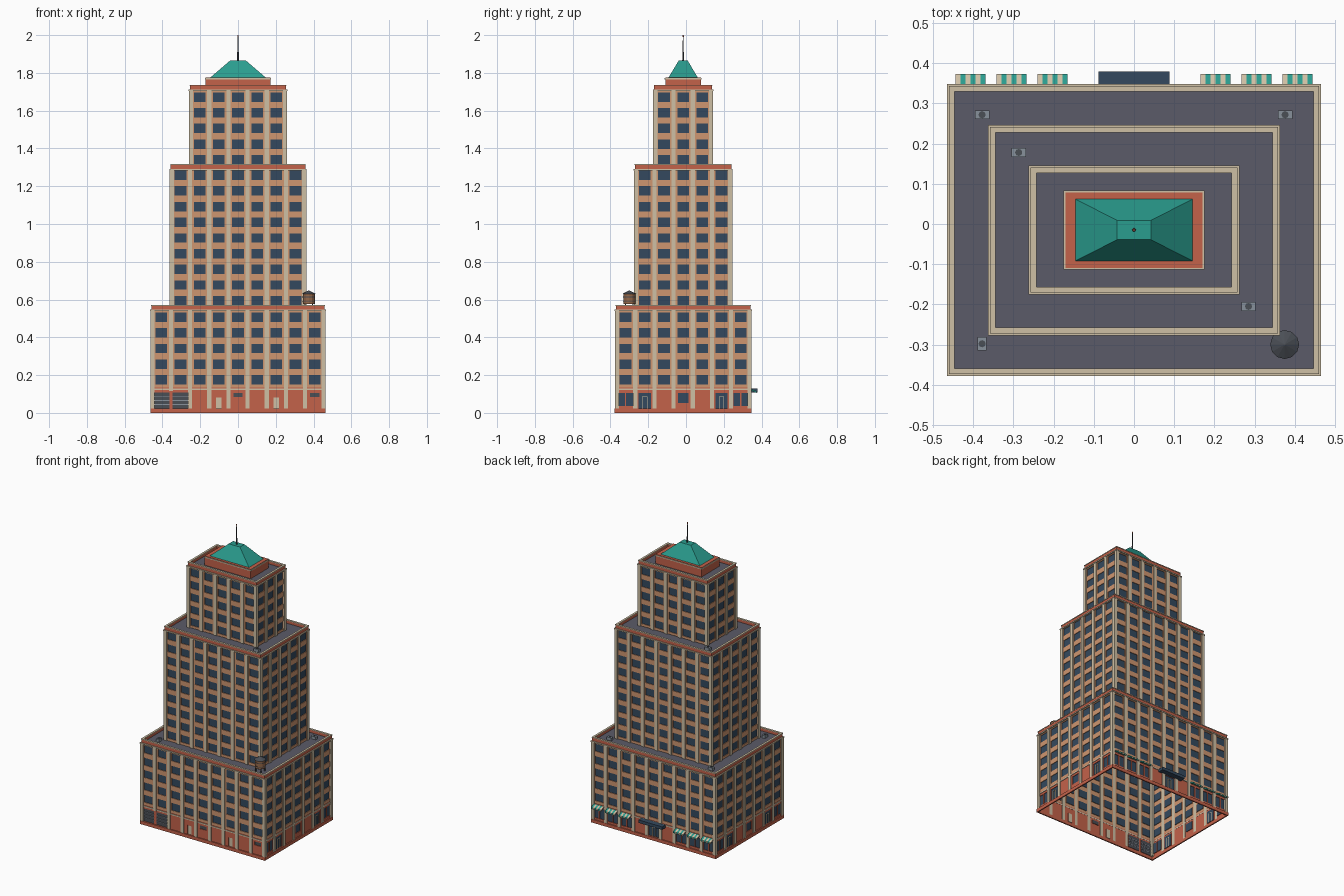
import bpy, bmesh, math
from mathutils import Vector

if "Cube" in bpy.data.objects:
    bpy.data.objects.remove(bpy.data.objects["Cube"])

CY = -0.015          # y centre of the tower
BAY = 0.1016         # facade bay width
FLOOR = 0.083        # storey height


def srgb(h):
    c = [int(h[i:i + 2], 16) / 255 for i in (0, 2, 4)]
    return [v / 12.92 if v <= 0.04045 else ((v + 0.055) / 1.055) ** 2.4 for v in c] + [1]


COLORS = {"cream_stone": "CFC0A5", "terracotta": "C4624A", "tan_brick": "CF9670",
          "dark_glass": "34495E", "teal_copper": "2A9D8F", "roof_deck": "5B5B68",
          "dark_metal": "4A4E55", "wood": "96694A", "grey_metal": "87919B"}
MATS = list(COLORS)
IDX = {n: i for i, n in enumerate(MATS)}
for n, h in COLORS.items():
    bpy.data.materials.new(n).diffuse_color = srgb(h)


def finish(bm, name):
    me = bpy.data.meshes.new(name)
    bm.to_mesh(me)
    bm.free()
    # keep only the materials this part uses
    used = sorted({p.material_index for p in me.polygons})
    remap = {m: i for i, m in enumerate(used)}
    for m in used:
        me.materials.append(bpy.data.materials[MATS[m]])
    for p in me.polygons:
        p.material_index = remap[p.material_index]
    ob = bpy.data.objects.new(name, me)
    bpy.context.collection.objects.link(ob)
    return ob


def add_prism(bm, bottom, top, mat):
    """Closed solid between two matching loops of points."""
    a = [bm.verts.new(p) for p in bottom]
    b = [bm.verts.new(p) for p in top]
    n = len(a)
    fs = [bm.faces.new(a[::-1]), bm.faces.new(b)]
    fs += [bm.faces.new((a[i], a[(i + 1) % n], b[(i + 1) % n], b[i])) for i in range(n)]
    for f in fs:
        f.material_index = IDX[mat]
    bmesh.ops.recalc_face_normals(bm, faces=fs)


def rect(x0, x1, y0, y1, z):
    return [(x0, y0, z), (x1, y0, z), (x1, y1, z), (x0, y1, z)]


def box(bm, x0, x1, y0, y1, z0, z1, mat):
    add_prism(bm, rect(x0, x1, y0, y1, z0), rect(x0, x1, y0, y1, z1), mat)


def ring(bm, hx, hy, t, z0, z1, mat):
    for s in (-1, 1):
        ys = sorted((CY + s * hy, CY + s * (hy - t)))
        xs = sorted((s * hx, s * (hx - t)))
        box(bm, -hx, hx, *ys, z0, z1, mat)
        box(bm, *xs, CY - hy + t, CY + hy - t, z0, z1, mat)


def disc(x, y, z, r, n):
    return [(x + r * math.cos(2 * math.pi * i / n), y + r * math.sin(2 * math.pi * i / n), z) for i in range(n)]


def side_point(k, hx, hy, u, d, z):
    """Point on side k (front, right, back, left), u along it, d outward."""
    c, s = [(1, 0), (0, 1), (-1, 0), (0, -1)][k]
    dist = (hx if k % 2 else hy) + d
    return Vector((c * u + s * dist, CY + s * u - c * dist, z))


def side_box(bm, k, hx, hy, u0, u1, d0, d1, z0, z1, mat):
    loop = lambda z: [side_point(k, hx, hy, u, d, z) for u, d in ((u0, d1), (u1, d1), (u1, d0), (u0, d0))]
    add_prism(bm, loop(z0), loop(z1), mat)


def wall_cell(bm, k, hx, hy, u0, u1, z0, z1, wall, opening=None, mat="dark_glass"):
    """Wall panel with an optional recessed opening (a, b, zlow, zhigh)."""
    us, zs = [u0, u1], [z0, z1]
    if opening:
        us[1:1], zs[1:1] = opening[:2], opening[2:]
    v = [[bm.verts.new(side_point(k, hx, hy, u, 0, z)) for u in us] for z in zs]
    for j in range(len(zs) - 1):
        for i in range(len(us) - 1):
            f = bm.faces.new((v[j][i], v[j][i + 1], v[j + 1][i + 1], v[j + 1][i]))
            f.material_index = IDX[wall]
            if opening and i == j == 1:
                hole = f
    if opening:
        hole.normal_update()
        n = hole.normal.copy()
        new = bmesh.ops.extrude_discrete_faces(bm, faces=[hole])["faces"][0]
        new.material_index = IDX[mat]
        bmesh.ops.translate(bm, verts=new.verts, vec=-n * 0.004)


# ---- tiers: bays x, bays y, lowest window centre, floors, wall base, ledge height
TIERS = [("lower", 9, 7, 0.175, 5, 0.02, 0.545), ("middle", 7, 5, 0.594, 9, 0.552, 1.29),
         ("upper", 5, 3, 1.34, 5, 1.298, 1.71)]
for name, nx, ny, zc, rows, base, ledge in TIERS:
    hx, hy = nx * BAY / 2, ny * BAY / 2
    walls, pil = bmesh.new(), bmesh.new()
    for k in range(4):
        n = ny if k % 2 else nx
        h = n * BAY / 2
        for i in range(n):
            u = -h + (i + 0.5) * BAY
            for r in range(rows):
                z = zc + r * FLOOR
                wall_cell(walls, k, hx, hy, u - BAY / 2, u + BAY / 2, z - FLOOR / 2, z + FLOOR / 2,
                          "tan_brick", (u - 0.031, u + 0.031, z - 0.025, z + 0.025))
            if i:
                garage = name == "lower" and k == 0 and i == 1
                e = u - BAY / 2
                side_box(pil, k, hx, hy, e - 0.011, e + 0.011, -0.001, 0.006,
                         0.115 if garage else base, ledge, "cream_stone")
    # corner piers
    for sx in (-1, 1):
        for sy in (-1, 1):
            xs = sorted((sx * (hx + 0.006), sx * (hx - 0.016)))
            ys = sorted((CY + sy * (hy + 0.006), CY + sy * (hy - 0.016)))
            box(pil, *xs, *ys, base, ledge, "cream_stone")
    finish(walls, name + "_walls")
    finish(pil, name + "_pilasters")
    # ledge, parapet, coping and deck
    bm = bmesh.new()
    ring(bm, hx + 0.008, hy + 0.008, 0.022, ledge - 0.006, ledge + 0.002, "cream_stone")
    ring(bm, hx + 0.001, hy + 0.001, 0.01, ledge + 0.002, ledge + 0.022, "terracotta")
    ring(bm, hx + 0.003, hy + 0.003, 0.014, ledge + 0.022, ledge + 0.027, "cream_stone")
    finish(bm, name + "_parapet")
    bm = bmesh.new()
    box(bm, -hx + 0.005, hx - 0.005, CY - hy + 0.005, CY + hy - 0.005, ledge - 0.002, ledge + 0.004, "roof_deck")
    finish(bm, name + "_deck")

# ---- ground floor: opening half width, bottom, top, colour per bay of each side
HX, HY = 9 * BAY / 2, 7 * BAY / 2
garage = (0.043, 0.022, 0.108, "dark_metal")
door = (0.014, 0.022, 0.082, "cream_stone")
vent = (0.024, 0.083, 0.106, "dark_metal")
shop = (0.038, 0.036, 0.106, "dark_glass")
entry = (0.032, 0.024, 0.106, "dark_glass")
small = (0.028, 0.052, 0.106, "dark_glass")
flank = [shop, entry, None, small, None, entry, shop]
GROUND = [[garage, garage, None, door, vent, None, door, None, vent], flank,
          [shop, shop, shop, None, (0.04, 0.024, 0.106, "dark_glass"), None, shop, shop, shop], flank]
bm, trim = bmesh.new(), bmesh.new()
for k, bays in enumerate(GROUND):
    for i, o in enumerate(bays):
        u = (i + 0.5 - len(bays) / 2) * BAY
        hole = (u - o[0], u + o[0], o[1], o[2]) if o else None
        wall_cell(bm, k, HX, HY, u - BAY / 2, u + BAY / 2, 0, 0.1335, "terracotta", hole, o[3] if o else "cream_stone")
        bar = lambda a, b, z0, z1, m: side_box(trim, k, HX, HY, u + a, u + b, -0.005, 0.001, z0, z1, m)
        if o is shop:                      # mullion
            bar(-0.003, 0.003, 0.036, 0.106, "terracotta")
        elif o is garage:                  # shutter slats
            for z in (0.043, 0.064, 0.085):
                bar(-0.043, 0.043, z, z + 0.003, "grey_metal")
        elif o is entry or (k == 2 and i == 4):   # door frame
            for a in (-0.014, 0.011):
                bar(a, a + 0.003, 0.024, 0.088, "cream_stone")
            bar(-0.014, 0.014, 0.085, 0.088, "cream_stone")
finish(bm, "ground_floor_walls")
finish(trim, "ground_floor_trim")
bm = bmesh.new()
ring(bm, HX + 0.007, HY + 0.007, 0.008, 0, 0.022, "terracotta")
finish(bm, "plinth")
bm = bmesh.new()
ring(bm, HX + 0.004, HY + 0.004, 0.005, 0.12, 0.128, "cream_stone")
finish(bm, "belt_course")

# ---- striped awnings and entrance canopy on the back
bm = bmesh.new()
for cx in (-0.407, -0.305, -0.203, 0.203, 0.305, 0.407):
    for s in range(6):
        x0 = cx - 0.0375 + s * 0.0125
        prof = [(0.34, 0.129), (0.373, 0.115), (0.373, 0.105), (0.34, 0.122)]
        add_prism(bm, [(x0, y, z) for y, z in prof], [(x0 + 0.0125, y, z) for y, z in prof],
                  "teal_copper" if s % 2 else "cream_stone")
finish(bm, "awnings")
bm = bmesh.new()
box(bm, -0.088, 0.088, 0.34, 0.379, 0.108, 0.128, "dark_glass")
finish(bm, "entrance_canopy")

# ---- crown: penthouse, copper roof, mast
bm = bmesh.new()
box(bm, -0.171, 0.171, CY - 0.094, CY + 0.094, 1.712, 1.776, "terracotta")
ring(bm, 0.175, 0.098, 0.01, 1.766, 1.773, "cream_stone")
finish(bm, "penthouse")
bm = bmesh.new()
add_prism(bm, rect(-0.146, 0.146, CY - 0.077, CY + 0.077, 1.776),
          rect(-0.042, 0.042, CY - 0.024, CY + 0.024, 1.865), "teal_copper")
finish(bm, "copper_roof")
bm = bmesh.new()
add_prism(bm, disc(0, CY, 1.86, 0.005, 8), disc(0, CY, 1.91, 0.004, 8), "dark_metal")
add_prism(bm, disc(0, CY, 1.91, 0.0028, 8), disc(0, CY, 1.992, 0.002, 8), "dark_metal")
add_prism(bm, disc(0, CY, 1.99, 0.004, 8), disc(0, CY, 2.0, 0.003, 8), "terracotta")
finish(bm, "mast")

# ---- rooftop water tank
bm = bmesh.new()
TX, TY = 0.375, -0.30
for sx in (-0.02, 0.02):
    for sy in (-0.02, 0.02):
        box(bm, TX + sx - 0.003, TX + sx + 0.003, TY + sy - 0.003, TY + sy + 0.003, 0.548, 0.58, "dark_metal")
add_prism(bm, disc(TX, TY, 0.576, 0.032, 12), disc(TX, TY, 0.63, 0.032, 12), "wood")
for z in (0.588, 0.612):
    add_prism(bm, disc(TX, TY, z, 0.033, 12), disc(TX, TY, z + 0.003, 0.033, 12), "dark_metal")
add_prism(bm, disc(TX, TY, 0.63, 0.036, 12), disc(TX, TY, 0.648, 0.002, 12), "dark_metal")
finish(bm, "water_tank")

# ---- rooftop air units with fans
bm = bmesh.new()
for x, y, z, a, b in ((-0.378, 0.272, 0.548, 0.018, 0.011), (0.376, 0.272, 0.548, 0.018, 0.011),
                      (-0.378, -0.298, 0.548, 0.011, 0.017), (-0.287, 0.178, 1.293, 0.018, 0.011),
                      (0.285, -0.205, 1.293, 0.018, 0.011)):
    box(bm, x - a, x + a, y - b, y + b, z, z + 0.02, "grey_metal")
    add_prism(bm, disc(x, y, z + 0.02, 0.009, 8), disc(x, y, z + 0.023, 0.009, 8), "dark_metal")
finish(bm, "air_units")

for m in bpy.data.materials:
    if m.users and not m.is_grease_pencil:
        m.use_nodes = True
        m.node_tree.nodes["Principled BSDF"].inputs["Base Color"].default_value = m.diffuse_color
